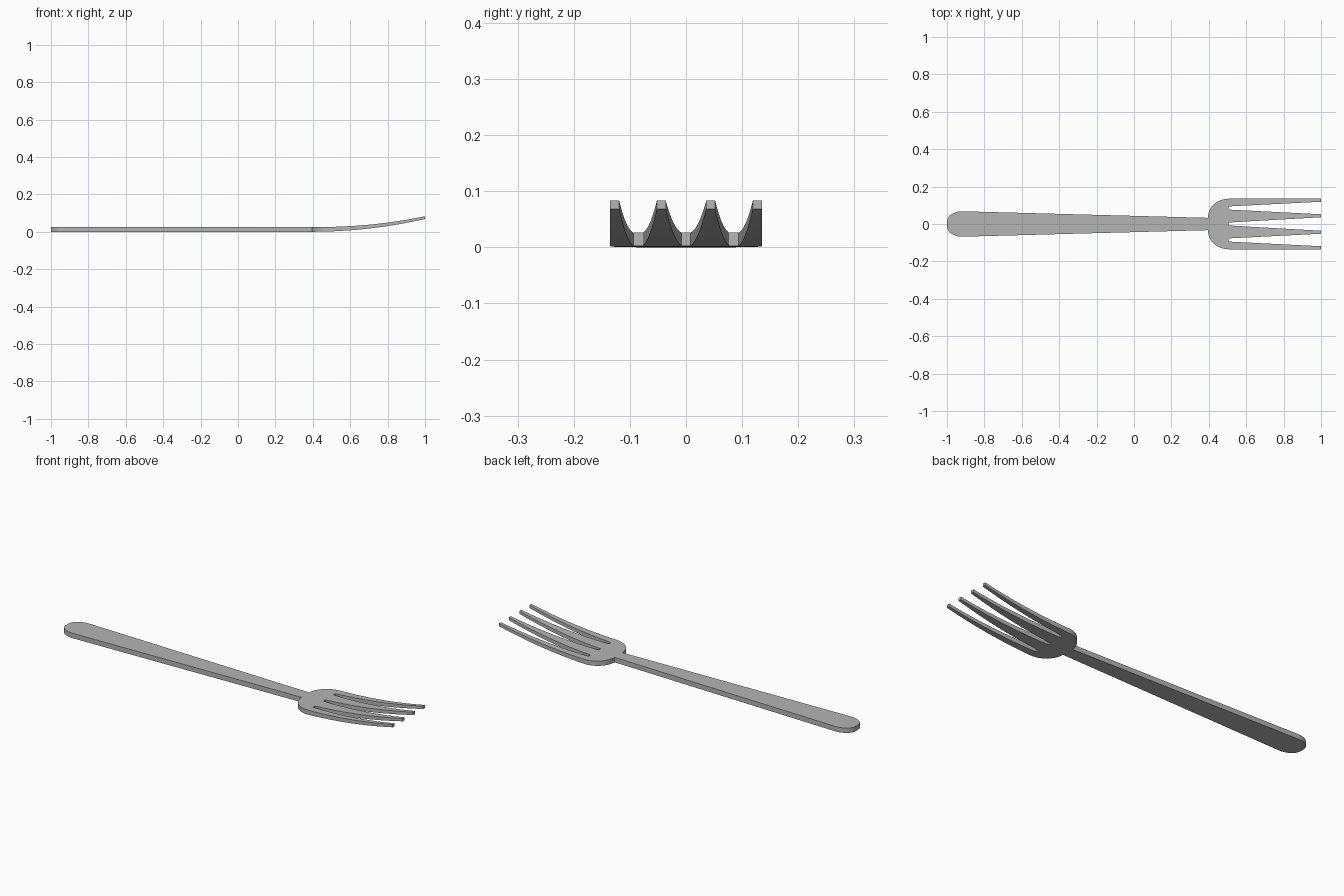
import bpy, bmesh, math

if "Cube" in bpy.data.objects:
    bpy.data.objects.remove(bpy.data.objects["Cube"], do_unlink=True)

THICK, TIP_THICK, RISE = 0.026, 0.015, 0.068
NECK, ROOT, TIP = 0.395, 0.505, 1.0
NECK_W, HEAD_W = 0.033, 0.135

steel = bpy.data.materials.new("brushed grey")
steel.use_nodes = True
grey = (0.46, 0.46, 0.46, 1)
steel.diffuse_color = grey
steel.node_tree.nodes["Principled BSDF"].inputs["Base Color"].default_value = grey


def bend(x):
    """How far along the curved head a point lies, 0 to 1."""
    return max(0, (x - NECK) / (TIP - NECK))


def underside(x):
    return RISE * bend(x) ** 2


def top(x):
    return underside(x) + THICK + (TIP_THICK - THICK) * bend(x)


def build_slab(name, rows, is_open):
    """Rows are (x, list of y); is_open(x, column) leaves a gap in the slab."""
    bm = bmesh.new()
    grid = [[bm.verts.new((x, y, underside(x))) for y in ys] for x, ys in rows]
    for a, b in zip(grid, grid[1:]):
        middle = (a[0].co.x + b[0].co.x) / 2
        for c in range(len(a) - 1):
            if not is_open(middle, c):
                bm.faces.new((a[c], b[c], b[c + 1], a[c + 1]))
    bmesh.ops.delete(bm, geom=[v for v in bm.verts if not v.link_faces], context='VERTS')
    # Thicken the sheet upward, keeping the underside
    made = bmesh.ops.extrude_face_region(bm, geom=bm.faces[:], use_keep_orig=True)
    for v in made["geom"]:
        if isinstance(v, bmesh.types.BMVert):
            v.co.z = top(v.co.x)
    bmesh.ops.recalc_face_normals(bm, faces=bm.faces[:])
    mesh = bpy.data.meshes.new(name)
    bm.to_mesh(mesh)
    bm.free()
    mesh.materials.append(steel)
    obj = bpy.data.objects.new(name, mesh)
    bpy.context.collection.objects.link(obj)
    bpy.ops.object.select_all(action='DESELECT')
    obj.select_set(True)
    bpy.context.view_layer.objects.active = obj
    bpy.ops.object.shade_smooth_by_angle(angle=math.radians(30))


def arc(steps):
    """Quarter circle as (along, out) pairs, from the end to the side."""
    turns = [math.pi / 2 * i / steps for i in range(steps + 1)]
    return [(1 - math.cos(t), math.sin(t)) for t in turns]


# Handle: rounded butt, tapering to the neck
END_W, END_R, FLAT = 0.068, 0.08, 0.012
handle_rows = []
for along, out in arc(10):
    w = FLAT + (END_W - FLAT) * out
    handle_rows.append((-1 + END_R * along, [-w, 0, w]))
handle_rows.append((NECK, [-NECK_W, 0, NECK_W]))
build_slab("handle", handle_rows, lambda x, c: False)

# Head: rounded shoulders, then four tapering tines with three slots between
root_half = [0.008, 0.077, 0.094, HEAD_W]
tip_half = [0.036, 0.052, 0.119, HEAD_W]


def mirrored(half):
    return [-y for y in reversed(half)] + half


head_rows = []
for along, out in arc(12):
    w = NECK_W + (HEAD_W - NECK_W) * out
    head_rows.append((NECK + (ROOT - NECK) * along,
                      [y * w / HEAD_W for y in mirrored(root_half)]))
STEPS = 14
for i in range(1, STEPS + 1):
    t = i / STEPS
    half = [a + (b - a) * t for a, b in zip(root_half, tip_half)]
    head_rows.append((ROOT + (TIP - ROOT) * t, mirrored(half)))
build_slab("tined_head", head_rows, lambda x, c: x > ROOT and c % 2 == 1)
